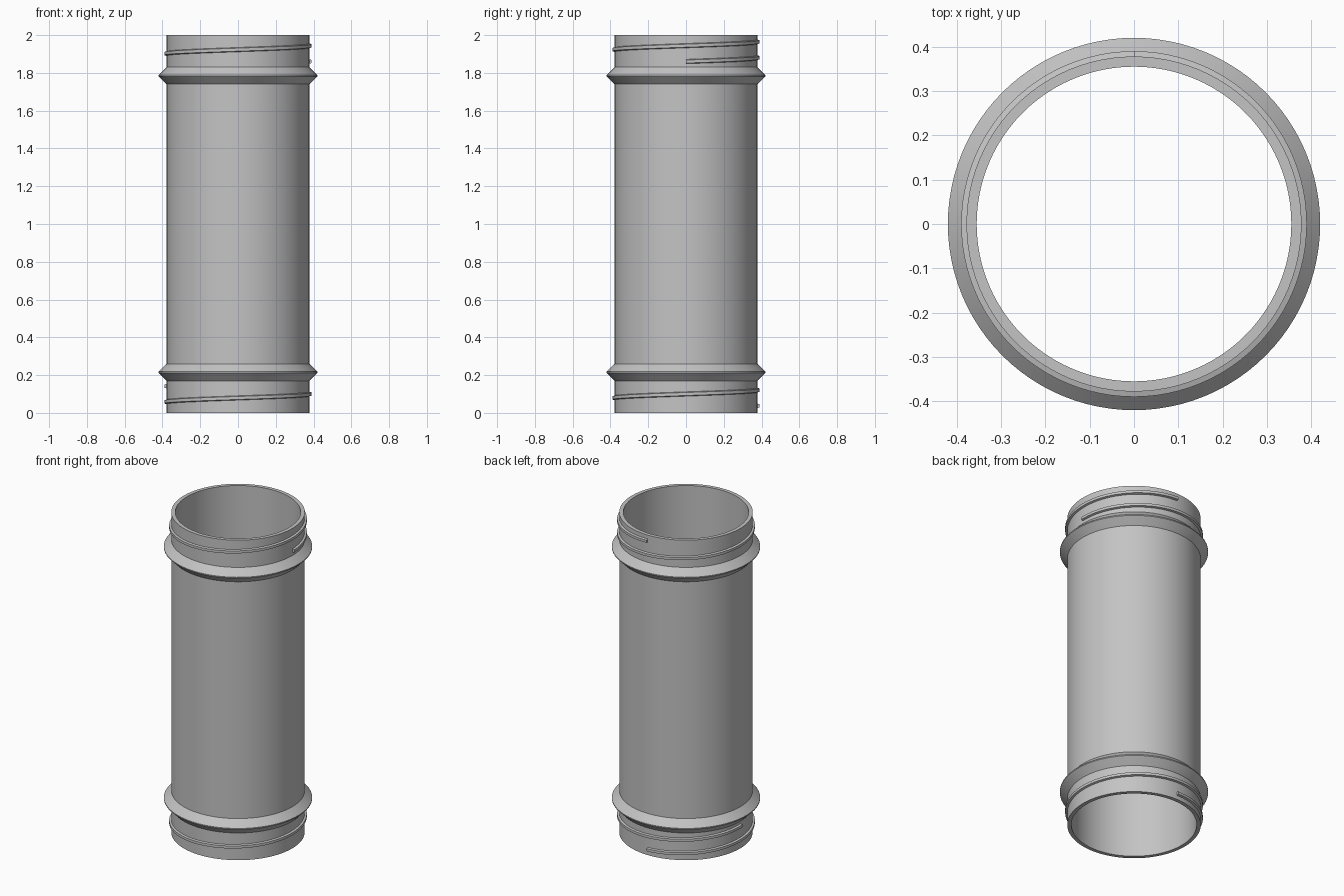
import bpy, bmesh, math

cube = bpy.data.objects.get("Cube")
if cube:
    bpy.data.objects.remove(cube, do_unlink=True)

grey = bpy.data.materials.new("light_grey")
grey.use_nodes = True
COLOUR = (0.55, 0.55, 0.55, 1)
grey.diffuse_color = COLOUR
grey.node_tree.nodes["Principled BSDF"].inputs["Base Color"].default_value = COLOUR

OUTER, INNER, HEIGHT = 0.378, 0.355, 2.0
COLLAR_Z, COLLAR_HALF, COLLAR_R = 0.215, 0.045, 0.42
STEPS = 96


def sweep(name, profile, start, turns, rise):
    """Turn a closed (radius, z) profile about z, climbing by rise in all."""
    bm = bmesh.new()
    closed = turns == 1 and rise == 0
    count = round(STEPS * turns)
    rings = []
    for i in range(count if closed else count + 1):
        a = start + math.tau * i / STEPS
        lift = rise * i / count
        rings.append([bm.verts.new((r * math.cos(a), r * math.sin(a), z + lift))
                      for r, z in profile])
    n = len(profile)
    for i in range(count):
        a, b = rings[i], rings[(i + 1) % len(rings)]
        for j in range(n):
            k = (j + 1) % n
            bm.faces.new((a[j], b[j], b[k], a[k]))
    if not closed:
        bm.faces.new(rings[0])
        bm.faces.new(rings[-1])
    bmesh.ops.recalc_face_normals(bm, faces=bm.faces[:])
    mesh = bpy.data.meshes.new(name)
    bm.to_mesh(mesh)
    bm.free()
    mesh.materials.append(grey)
    obj = bpy.data.objects.new(name, mesh)
    bpy.context.collection.objects.link(obj)
    bpy.ops.object.select_all(action='DESELECT')
    obj.select_set(True)
    bpy.context.view_layer.objects.active = obj
    bpy.ops.object.shade_smooth_by_angle(angle=math.radians(25))
    return obj


def collar(z):
    """Outline of a V-shaped collar, from its bottom to its top."""
    return [(OUTER, z - COLLAR_HALF), (COLLAR_R, z - 0.003),
            (COLLAR_R, z + 0.003), (OUTER, z + COLLAR_HALF)]


# Open tube with a collar near each end
wall = [(INNER, 0), (OUTER, 0), *collar(COLLAR_Z),
        *collar(HEIGHT - COLLAR_Z), (OUTER, HEIGHT), (INNER, HEIGHT)]
sweep("tube_with_collars", wall, 0, 1, 0)

# Raised screw threads, one and a quarter turns at each neck
rib = [(OUTER - 0.008, -0.014), (0.39, -0.008), (0.39, 0.008), (OUTER - 0.008, 0.014)]
for name, start, z in (("top_thread", 0, 1.86), ("bottom_thread", math.pi / 2, 0.037)):
    sweep(name, [(r, z + dz) for r, dz in rib], start, 1.25, 0.105)
